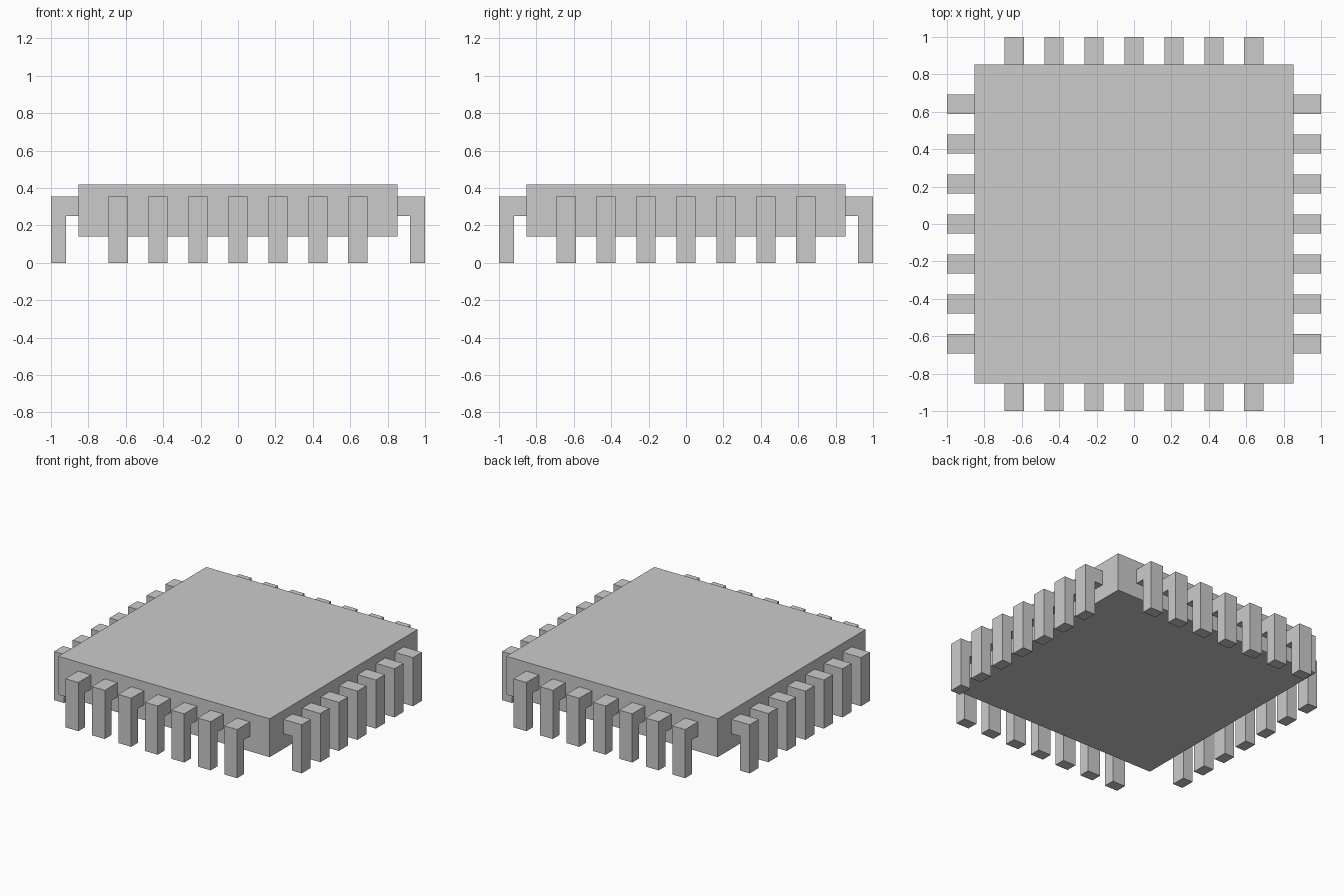
import bpy, bmesh
from math import pi
from mathutils import Matrix

if "Cube" in bpy.data.objects:
    bpy.data.objects.remove(bpy.data.objects["Cube"])

BODY, BOTTOM, TOP = 0.853, 0.14, 0.42
PITCH, WIDTH, COUNT = 0.2138, 0.104, 7


def add_object(name, bm):
    bmesh.ops.recalc_face_normals(bm, faces=bm.faces)
    mesh = bpy.data.meshes.new(name)
    bm.to_mesh(mesh)
    bm.free()
    obj = bpy.data.objects.new(name, mesh)
    bpy.context.collection.objects.link(obj)
    return obj


# Flat square chip body
bm = bmesh.new()
bmesh.ops.create_cube(bm, size=1, matrix=Matrix.Translation((0, 0, (BOTTOM + TOP) / 2))
                      @ Matrix.Diagonal((2 * BODY, 2 * BODY, TOP - BOTTOM, 1)))
add_object("chip_body", bm)

# L-shaped pin profile (outward distance, height)
PIN = [(BODY, 0.25), (0.92, 0.25), (0.92, 0), (1, 0), (1, 0.355), (BODY, 0.355)]


def pin_row(name, angle):
    bm = bmesh.new()
    for i in range(COUNT):
        y = (i - (COUNT - 1) / 2) * PITCH - WIDTH / 2
        face = bm.faces.new([bm.verts.new((x, y, z)) for x, z in PIN])
        ext = bmesh.ops.extrude_face_region(bm, geom=[face], use_keep_orig=True)
        verts = [g for g in ext["geom"] if isinstance(g, bmesh.types.BMVert)]
        bmesh.ops.translate(bm, verts=verts, vec=(0, WIDTH, 0))
    bmesh.ops.rotate(bm, verts=bm.verts, matrix=Matrix.Rotation(angle, 3, 'Z'))
    add_object(name, bm)


# One row of pins per side
for k, side in enumerate(("right", "back", "left", "front")):
    pin_row(side + "_pins", k * pi / 2)
